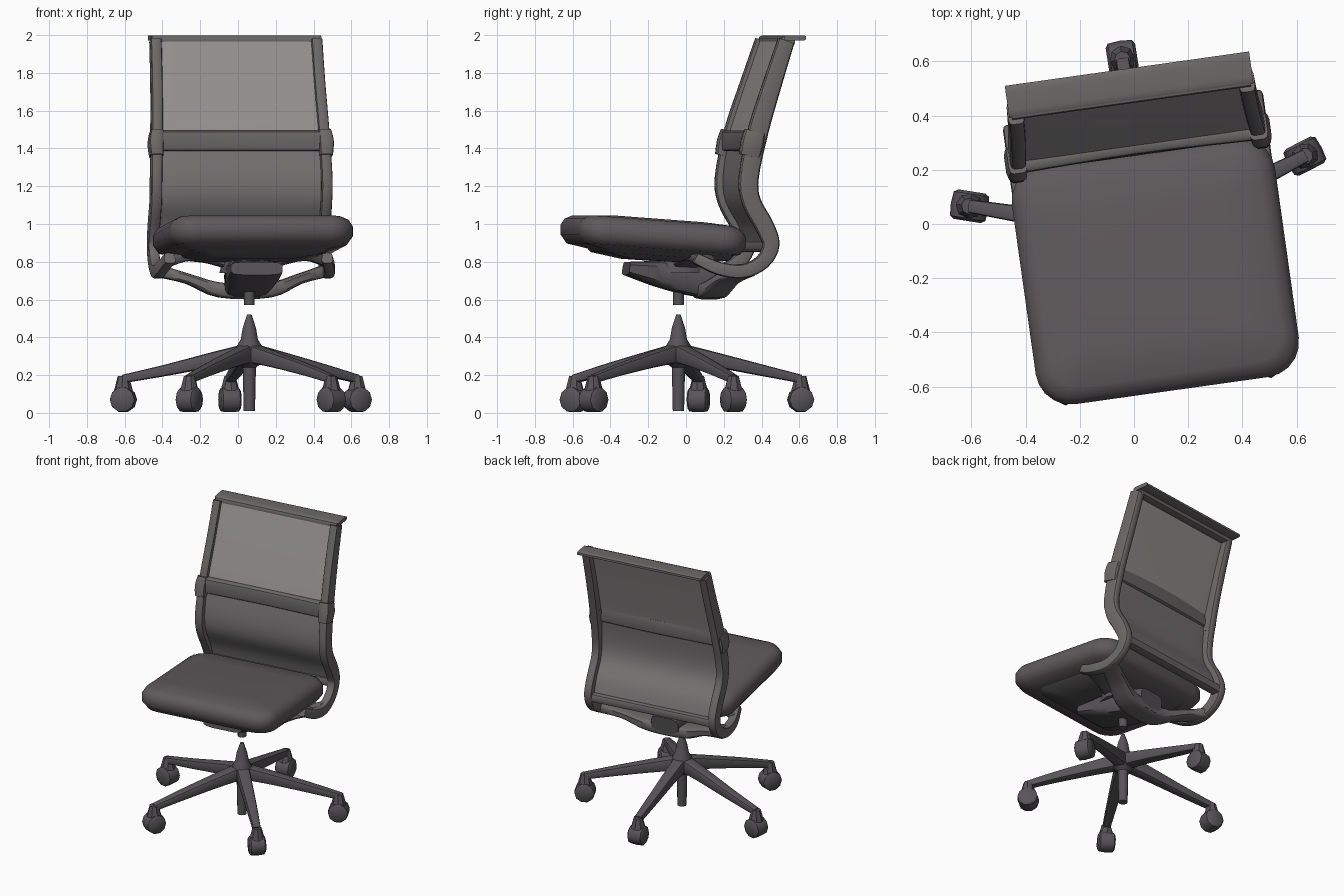
import bpy, bmesh
from math import sin, cos, pi, radians
from mathutils import Vector, Matrix

if "Cube" in bpy.data.objects:
    bpy.data.objects.remove(bpy.data.objects["Cube"])

BASE = Matrix.Translation((0.06, -0.04, 0))
UPPER = BASE @ Matrix.Rotation(radians(8), 4, 'Z')   # seat is swivelled on its base


def material(name, r, g, b):
    m = bpy.data.materials.new(name)
    m.diffuse_color = (r, g, b, 1)
    m.use_nodes = True
    m.node_tree.nodes["Principled BSDF"].inputs["Base Color"].default_value = m.diffuse_color
    return m


DARK = material("dark_plastic", 0.095, 0.09, 0.095)
FABRIC = material("seat_fabric", 0.115, 0.1, 0.105)
MESH_LOW = material("lower_mesh", 0.19, 0.18, 0.18)
MESH_TOP = material("upper_mesh", 0.31, 0.29, 0.29)
FRAME = material("frame_plastic", 0.15, 0.14, 0.14)


def build(name, rings, place, mat, angle=40):
    """Skin a stack of equal rings, cap the ends and place the object."""
    bm = bmesh.new()
    rows = [[bm.verts.new(p) for p in r] for r in rings]
    for a, b in zip(rows, rows[1:]):
        for i in range(len(a)):
            j = (i + 1) % len(a)
            bm.faces.new((a[i], a[j], b[j], b[i]))
    bm.faces.new(rows[0][::-1])
    bm.faces.new(rows[-1])
    bmesh.ops.recalc_face_normals(bm, faces=bm.faces)
    me = bpy.data.meshes.new(name)
    bm.to_mesh(me)
    bm.free()
    me.materials.append(mat)
    ob = bpy.data.objects.new(name, me)
    bpy.context.collection.objects.link(ob)
    ob.matrix_world = place
    bpy.ops.object.select_all(action='DESELECT')
    ob.select_set(True)
    bpy.context.view_layer.objects.active = ob
    bpy.ops.object.shade_smooth_by_angle(angle=radians(angle))
    return ob


def smooth(pts, n):
    """Catmull-Rom through points of any dimension."""
    p = [pts[0]] + list(pts) + [pts[-1]]
    out = []
    for k in range(1, len(p) - 2):
        for s in range(n):
            t = s / n
            out.append([0.5 * (2 * b + (c - a) * t + (2 * a - 5 * b + 4 * c - d) * t * t
                        + (3 * b - a - 3 * c + d) * t ** 3)
                        for a, b, c, d in zip(*p[k - 1:k + 3])])
    return out + [list(pts[-1])]


def sweep(name, pts, side, place, mat=DARK, n=4, square=0.45, sides=12):
    """Sweep a rounded box along (x, y, z, width, height) points."""
    pts = smooth(pts, n)
    side = Vector(side)
    rings = []
    for i, p in enumerate(pts):
        t = Vector(pts[min(i + 1, len(pts) - 1)][:3]) - Vector(pts[max(i - 1, 0)][:3])
        up = t.cross(side).normalized()
        ring = []
        for k in range(sides):
            a = 2 * pi * (k + 0.5) / sides
            u = abs(cos(a)) ** square * (1 if cos(a) > 0 else -1)
            v = abs(sin(a)) ** square * (1 if sin(a) > 0 else -1)
            ring.append(Vector(p[:3]) + side * u * p[3] / 2 + up * v * p[4] / 2)
        rings.append(ring)
    return build(name, rings, place, mat)


def slab(name, hx, y0, y1, radius, levels, tilt, place, mat):
    """Rounded-corner slab from (inset, z) levels, sloping down to the back."""
    rings = []
    for inset, z in levels:
        ring = []
        for c, (sx, sy) in enumerate(((1, 1), (-1, 1), (-1, -1), (1, -1))):
            for k in range(6):
                a = pi / 2 * (c + k / 5)
                x = sx * (hx - radius) + (radius - inset * 0.5) * cos(a) - sx * inset * 0.5
                yc = y1 - radius if sy > 0 else y0 + radius
                y = yc + (radius - inset * 0.5) * sin(a) - sy * inset * 0.5
                ring.append((x, y, z - tilt * (y - y0)))
        rings.append(ring)
    return build(name, rings, place, mat, 60)


def lathe(name, profile, place, sides=12):
    return build(name, [[(r * cos(2 * pi * k / sides), r * sin(2 * pi * k / sides), z)
                         for k in range(sides)] for r, z in profile], place, DARK)


# Five-star base with casters
lathe("base_hub", [(0.03, 0.01), (0.035, 0.24), (0.075, 0.27), (0.075, 0.34),
                   (0.045, 0.39), (0.035, 0.45), (0.012, 0.52)], BASE)
for i, (angle, reach) in enumerate(((27, 0.64), (99, 0.655), (171, 0.675), (240, 0.635), (314, 0.625))):
    turn = BASE @ Matrix.Rotation(radians(angle), 4, 'Z')
    sweep(f"base_leg_{i + 1}", [(0.02, 0, 0.315, 0.09, 0.1), (0.2, 0, 0.28, 0.08, 0.08),
                                (0.45, 0, 0.225, 0.065, 0.06), (reach, 0, 0.18, 0.05, 0.045)],
          (0, 1, 0), turn)
    lathe(f"caster_stem_{i + 1}", [(0.055, 0.1), (0.03, 0.195)],
          turn @ Matrix.Translation((reach, 0, 0)), 8)
    lathe(f"caster_{i + 1}", [(0.05, -0.055), (0.066, -0.045), (0.07, 0), (0.066, 0.045), (0.05, 0.055)],
          turn @ Matrix.Translation((reach, 0, 0.07)) @ Matrix.Rotation(pi / 2, 4, 'X'), 10)

# Seat cushion and the tray below it
slab("seat", 0.49, -0.58, 0.31, 0.13,
     [(0.14, 0.88), (0.03, 0.9), (0, 0.945), (0, 0.995), (0.02, 1.03),
      (0.06, 1.05), (0.2, 1.06)], 0.075, UPPER, FABRIC)
slab("seat_tray", 0.4, -0.48, 0.28, 0.1,
     [(0.2, 0.83), (0.05, 0.855), (0, 0.91)], 0.07, UPPER, DARK)

# Tilt mechanism and column stub
sweep("tilt_housing", [(0, -0.28, 0.765, 0.28, 0.07), (0, -0.1, 0.735, 0.28, 0.14),
                       (0, 0.1, 0.70, 0.24, 0.17), (0, 0.25, 0.68, 0.2, 0.13)], (1, 0, 0), UPPER)
lathe("housing_neck", [(0.16, 0.74), (0.14, 0.83)], UPPER)
lathe("column_stub", [(0.028, 0.57), (0.03, 0.68)], BASE)

# Yoke that carries the back frame under the seat
sweep("back_yoke", [(-0.46, 0.29, 0.755, 0.12, 0.07), (-0.3, 0.22, 0.71, 0.14, 0.055),
                    (-0.13, 0.17, 0.65, 0.16, 0.08), (0.13, 0.17, 0.65, 0.16, 0.08),
                    (0.3, 0.22, 0.71, 0.14, 0.055), (0.46, 0.29, 0.755, 0.12, 0.07)],
      (0, 1, 0), UPPER, FRAME)

# Side frames, seat struts and band brackets
for s, label in ((-1, "left"), (1, "right")):
    path = [(0.43, 0.515, 1.97, 0.09), (0.435, 0.44, 1.74, 0.1), (0.445, 0.365, 1.5, 0.11),
            (0.455, 0.312, 1.25, 0.105), (0.455, 0.325, 1.12, 0.1), (0.455, 0.395, 0.99, 0.1),
            (0.455, 0.43, 0.89, 0.09), (0.455, 0.385, 0.8, 0.08), (0.455, 0.28, 0.75, 0.075),
            (0.45, 0.15, 0.765, 0.07), (0.42, 0.03, 0.82, 0.06)]
    sweep(f"back_frame_{label}", [(s * x, y, z, 0.06, d) for x, y, z, d in path],
          (1, 0, 0), UPPER, FRAME)
    sweep(f"seat_strut_{label}", [(s * 0.44, 0.1, 0.79, 0.09, 0.05),
                                  (s * 0.3, 0.05, 0.835, 0.12, 0.06),
                                  (s * 0.1, 0.02, 0.79, 0.14, 0.06)], (0, 1, 0), UPPER)
    sweep(f"band_bracket_{label}", [(s * 0.448, 0.345, 1.49, 0.07, 0.11),
                                    (s * 0.455, 0.33, 1.43, 0.08, 0.12),
                                    (s * 0.453, 0.315, 1.36, 0.07, 0.11)],
          (1, 0, 0), UPPER, FRAME, 2)

# Mesh back in two thin panels following the frame
sweep("upper_back_panel", [(0, 0.505, 1.975, 0.86, 0.022), (0, 0.425, 1.74, 0.87, 0.022),
                           (0, 0.347, 1.5, 0.88, 0.022), (0, 0.332, 1.43, 0.88, 0.022)],
      (1, 0, 0), UPPER, MESH_TOP, square=0.2)
sweep("lower_back_panel", [(0, 0.332, 1.43, 0.88, 0.022), (0, 0.308, 1.25, 0.9, 0.022),
                           (0, 0.322, 1.12, 0.9, 0.022), (0, 0.392, 0.99, 0.9, 0.022),
                           (0, 0.43, 0.87, 0.9, 0.022)],
      (1, 0, 0), UPPER, MESH_LOW, square=0.2)


def crossbar(name, half, y, z, depth, height, bend=0.0):
    sweep(name, [(-half, y, z, depth, height), (0, y + bend, z, depth, height),
                 (half, y, z, depth, height)], (0, 1, 0), UPPER, FRAME)


# Top rail with rear lip, lumbar band and lower rail
crossbar("top_rail", 0.445, 0.525, 1.97, 0.07, 0.05)
crossbar("top_lip", 0.455, 0.56, 1.985, 0.12, 0.028)
crossbar("lumbar_band", 0.45, 0.32, 1.44, 0.06, 0.11, 0.01)
crossbar("lower_rail", 0.455, 0.43, 0.88, 0.07, 0.06)
